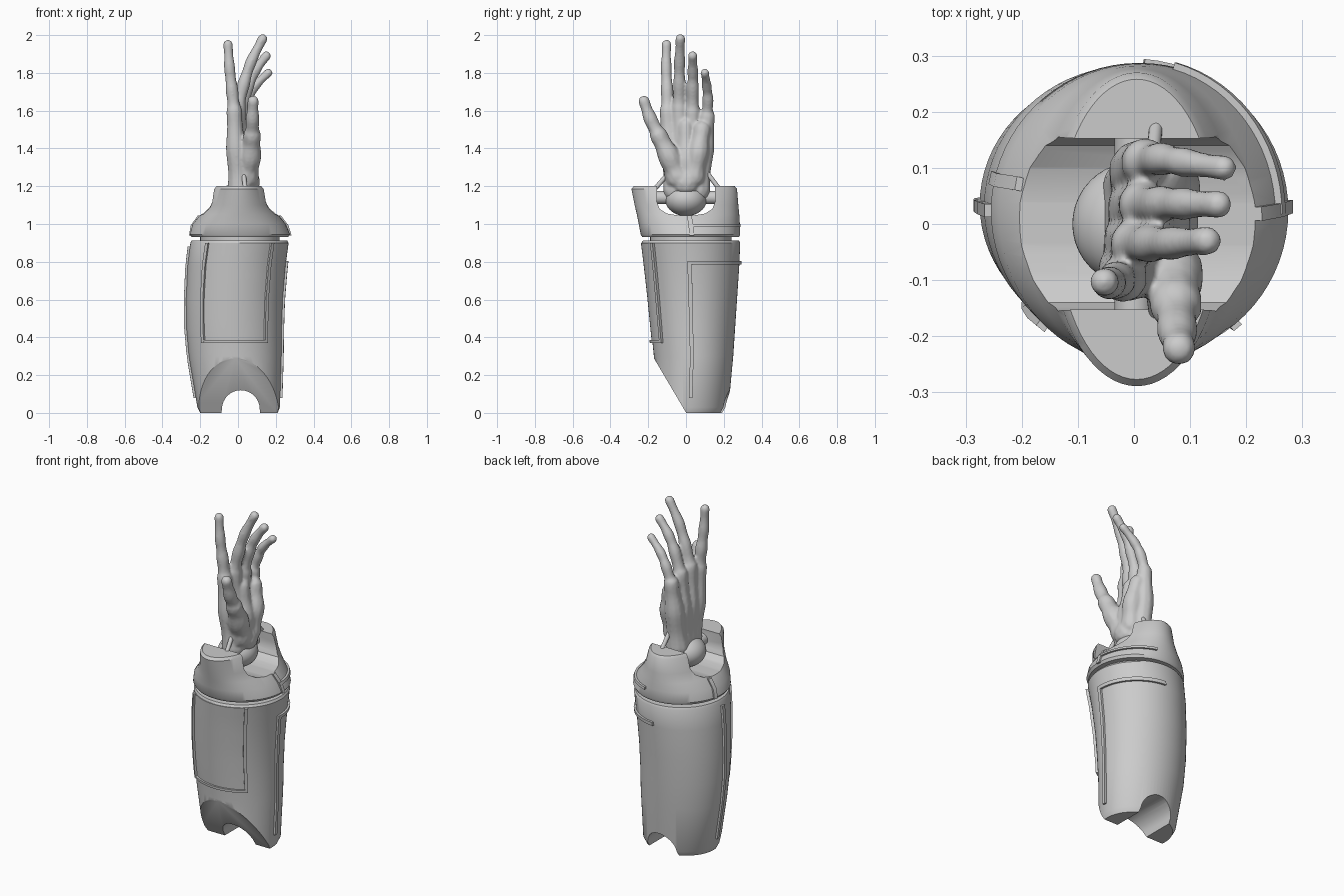
import bpy, bmesh
from math import sin, cos, pi, radians
from mathutils import Vector

cube = bpy.data.objects.get("Cube")
if cube:
    bpy.data.objects.remove(cube)

grey = bpy.data.materials.new("plain_grey")
grey.use_nodes = True
colour = (0.6, 0.6, 0.6, 1)
grey.diffuse_color = colour
grey.node_tree.nodes["Principled BSDF"].inputs["Base Color"].default_value = colour


def finish(name, bm, angle=35):
    """Turn a bmesh into a smooth shaded object."""
    bmesh.ops.recalc_face_normals(bm, faces=bm.faces[:])
    mesh = bpy.data.meshes.new(name)
    bm.to_mesh(mesh)
    bm.free()
    ob = bpy.data.objects.new(name, mesh)
    bpy.context.collection.objects.link(ob)
    mesh.materials.append(grey)
    shade(ob, angle)
    return ob


def activate(ob):
    bpy.ops.object.select_all(action='DESELECT')
    ob.select_set(True)
    bpy.context.view_layer.objects.active = ob


def shade(ob, angle=35):
    activate(ob)
    bpy.ops.object.shade_smooth_by_angle(angle=radians(angle))


def section(keys, z):
    """Interpolate the extents (x min, x max, y min, y max) at a height."""
    for a, b in zip(keys, keys[1:]):
        if z <= b[0]:
            break
    t = (z - a[0]) / (b[0] - a[0])
    return [p + (q - p) * t for p, q in zip(a[1:], b[1:])]


def surface(keys, degrees, z, out=0):
    x0, x1, y0, y1 = section(keys, z)
    a = radians(degrees)
    return Vector(((x0 + x1) / 2 + ((x1 - x0) / 2 + out) * cos(a),
                   (y0 + y1) / 2 + ((y1 - y0) / 2 + out) * sin(a), z))


def loft(name, keys, sides=72):
    bm = bmesh.new()
    rings = [[bm.verts.new(surface(keys, 360 * i / sides, k[0])) for i in range(sides)]
             for k in keys]
    for low, high in zip(rings, rings[1:]):
        for i in range(sides):
            j = (i + 1) % sides
            bm.faces.new((low[i], low[j], high[j], high[i]))
    bm.faces.new(rings[0][::-1])
    bm.faces.new(rings[-1])
    return finish(name, bm)


def strip(name, keys, a0, a1, z0, z1, thick=0.012):
    """Raised trim that follows a lofted shell."""
    bm = bmesh.new()
    na, nz = max(1, round(abs(a1 - a0) / 5)), max(1, round((z1 - z0) / 0.06))
    grid = [[bm.verts.new(surface(keys, a0 + (a1 - a0) * i / na, z0 + (z1 - z0) * j / nz, -0.006))
             for i in range(na + 1)] for j in range(nz + 1)]
    for r, s in zip(grid, grid[1:]):
        for i in range(na):
            bm.faces.new((r[i], r[i + 1], s[i + 1], s[i]))
    top = bmesh.ops.extrude_face_region(bm, geom=bm.faces[:])["geom"]
    mid = surface(keys, 0, z0) * 0.5 + surface(keys, 180, z0) * 0.5
    for v in top:
        if isinstance(v, bmesh.types.BMVert):
            v.co += Vector((v.co.x - mid.x, v.co.y - mid.y, 0)).normalized() * (thick + 0.006)
    return finish(name, bm)


def cut(ob, axis, points):
    """Cut a prism, drawn in the plane across the axis, out of an object."""
    bm = bmesh.new()
    place = (lambda p, s: (s, *p)) if axis == "x" else (lambda p, s: (p[0], s, p[1]))
    ends = [[bm.verts.new(place(p, s)) for p in points] for s in (-1, 1)]
    n = len(points)
    for i in range(n):
        j = (i + 1) % n
        bm.faces.new((ends[0][i], ends[0][j], ends[1][j], ends[1][i]))
    for end in ends:
        bm.faces.new(end)
    cutter = finish("cutter", bm)
    mod = ob.modifiers.new("cut", 'BOOLEAN')
    mod.operation, mod.solver, mod.object = 'DIFFERENCE', 'EXACT', cutter
    activate(ob)
    bpy.ops.object.modifier_apply(modifier=mod.name)
    bpy.data.objects.remove(cutter)
    shade(ob)


def ball(bm, centre, radius, detail=2):
    made = bmesh.ops.create_icosphere(bm, subdivisions=detail, radius=radius)["verts"]
    bmesh.ops.translate(bm, verts=made, vec=centre)
    return made


def rod(name, start, end, radius):
    bm = bmesh.new()
    a, b = Vector(start), Vector(end)
    made = bmesh.ops.create_cone(bm, cap_ends=True, segments=16, radius1=radius,
                                 radius2=radius, depth=(b - a).length)["verts"]
    turn = (b - a).to_track_quat('Z', 'Y').to_matrix()
    bmesh.ops.rotate(bm, verts=made, matrix=turn)
    bmesh.ops.translate(bm, verts=made, vec=(a + b) / 2)
    return finish(name, bm)


# Forearm sleeve with slanted front and arched notch
sleeve = [(0, -.2, .21, -.16, .21), (.03, -.215, .222, -.16, .225),
          (.3, -.26, .23, -.17, .25), (.45, -.273, .232, -.185, .26),
          (.6, -.275, .237, -.2, .27), (.78, -.267, .252, -.22, .282),
          (.9, -.252, .268, -.235, .287), (.913, -.245, .26, -.228, .28)]
forearm = loft("forearm_sleeve", sleeve)
cut(forearm, "x", [(.06, -.1), (-.3, .51), (-.3, -.1)])
arch = [(.015 + .1 * cos(pi * i / 16), .02 + .1 * sin(pi * i / 16)) for i in range(17)]
cut(forearm, "y", [(.13, -.1), *arch, (-.1, -.1)])

# Raised trim on the sleeve
for side, angle in (("right", -132), ("left", -52)):
    strip("front_panel_rail_" + side, sleeve, angle, angle + 4, .37, .9, .015)
strip("front_panel_sill", sleeve, -132, -48, .37, .385, .015)
strip("front_panel", sleeve, -128, -52, .385, .9, .004)
strip("left_side_rail", sleeve, -5, 0, .08, .8)
strip("left_side_band", sleeve, -5, 85, .785, .805)
strip("right_side_rail", sleeve, 178, 183, .08, .88)

# Narrow neck and wrist cuff with a scoop across it
loft("neck_ring", [(.9, -.2, .22, -.19, .24), (.945, -.2, .22, -.19, .24)])
collar = [(.93, -.245, .265, -.23, .28), (.945, -.255, .275, -.24, .287),
          (1, -.24, .252, -.25, .285), (1.05, -.2, .212, -.26, .282),
          (1.1, -.17, .182, -.272, .277), (1.185, -.148, .158, -.289, .27),
          (1.2, -.135, .145, -.277, .258)]
cuff = loft("wrist_cuff", collar)
half = [(.04, 1.045), (.1, 1.055), (.14, 1.08), (.155, 1.12), (.15, 1.3)]
cut(cuff, "x", half + [(-y, z) for y, z in reversed(half)])
strip("cuff_band", collar, 0, 75, .985, 1)
strip("cuff_left_clip", collar, -1, 4, .94, 1.045)
strip("cuff_right_clip", collar, 165, 170, .94, 1.045)

# Wrist joint and struts
bm = bmesh.new()
joint = ball(bm, (0, 0, 0), .11, 4)
bmesh.ops.scale(bm, verts=joint, vec=(1, 1, .8))
bmesh.ops.translate(bm, verts=joint, vec=(0, 0, 1.13))
finish("wrist_joint", bm)
rod("wrist_axle", (0, -.16, 1.14), (0, .16, 1.14), .035)
rod("back_strut", (.04, .18, 1.18), (.03, .09, 1.3), .012)
rod("front_strut", (.04, -.17, 1.18), (.03, -.1, 1.26), .012)


# Hand: overlapping balls along each bone, fused and smoothed
def bone(bm, points, thick, thin):
    points = [Vector(p) for p in points]
    total = len(points) - 1
    for k in range(total):
        before, a = points[max(k - 1, 0)], points[k]
        b, after = points[k + 1], points[min(k + 2, total)]
        steps = max(2, round((b - a).length / .01))
        for i in range(steps + 1):
            t = i / steps
            p = (a * 2 + (b - before) * t + (before * 2 - a * 5 + b * 4 - after) * t ** 2
                 + (a * 3 - before - b * 3 + after) * t ** 3) / 2
            swell = 1 + .06 * cos(2 * pi * t)
            ball(bm, p, (thick + (thin - thick) * (k + t) / total) * swell)


bm = bmesh.new()
index = [(-.02, -.098, 1.6), (-.032, -.1, 1.71), (-.045, -.105, 1.83), (-.053, -.103, 1.95)]
middle = [(0, -.035, 1.62), (.03, -.035, 1.74), (.07, -.034, 1.86), (.13, -.03, 1.98)]
ring = [(.015, .035, 1.6), (.05, .036, 1.72), (.09, .036, 1.81), (.15, .035, 1.89)]
little = [(.02, .112, 1.57), (.05, .116, 1.66), (.09, .11, 1.73), (.16, .1, 1.8)]
for finger, size in ((index, .037), (middle, .037), (ring, .036), (little, .033)):
    x, y, z = finger[0]
    bone(bm, [(.01, y * .55, 1.18), (x * .5, y * .85, 1.4), finger[0]], .065, .04)
    bone(bm, finger, size, size * .68)
bone(bm, [(.04, -.04, 1.25), (.065, -.09, 1.36), (.075, -.145, 1.47)], .07, .045)
bone(bm, [(.075, -.145, 1.47), (.077, -.19, 1.56), (.08, -.222, 1.65)], .042, .029)
bone(bm, [(.05, .04, 1.25), (.065, .065, 1.38), (.045, .085, 1.5)], .06, .045)
bone(bm, [(.04, 0, 1.22), (.04, 0, 1.35), (.025, 0, 1.52)], .075, .04)
hand = finish("hand", bm)
fuse = hand.modifiers.new("fuse", 'REMESH')
fuse.mode, fuse.voxel_size = 'VOXEL', .007
soften = hand.modifiers.new("soften", 'SMOOTH')
soften.factor, soften.iterations = .5, 8
activate(hand)
for mod in (fuse, soften):
    bpy.ops.object.modifier_apply(modifier=mod.name)
shade(hand, 80)
